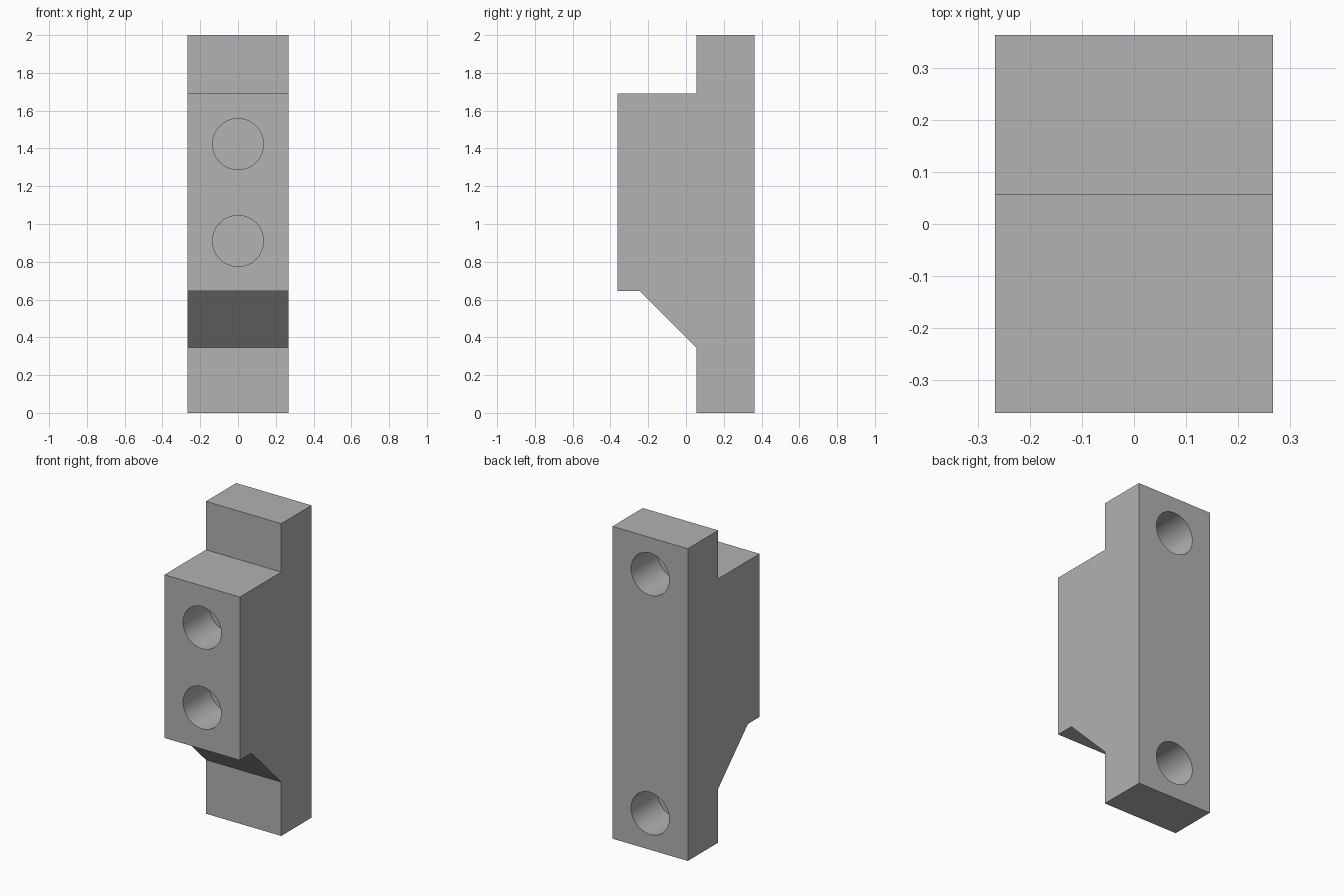
import bpy
import bmesh
import math

default = bpy.data.objects.get("Cube")
if default:
    bpy.data.objects.remove(default, do_unlink=True)

# Single plain grey
grey = bpy.data.materials.new("plain_grey")
grey.use_nodes = True
colour = (0.445, 0.445, 0.445, 1.0)
grey.diffuse_color = colour
grey.node_tree.nodes["Principled BSDF"].inputs["Base Color"].default_value = colour

HALF_WIDTH = 0.267
FRONT, STEP, BACK = -0.363, 0.056, 0.363
RADIUS, DEPTH = 0.135, 0.267

# Side outline (y, z): back plate with a raised, undercut front block
outline = [
    (BACK, 0), (BACK, 2), (STEP, 2), (STEP, 1.69), (FRONT, 1.69),
    (FRONT, 0.645), (-0.245, 0.645), (STEP, 0.345), (STEP, 0),
]

bm = bmesh.new()
side = bm.faces.new([bm.verts.new((-HALF_WIDTH, y, z)) for y, z in outline])
extruded = bmesh.ops.extrude_face_region(bm, geom=[side])["geom"]
bmesh.ops.translate(bm, vec=(2 * HALF_WIDTH, 0, 0),
                    verts=[g for g in extruded if isinstance(g, bmesh.types.BMVert)])
bmesh.ops.recalc_face_normals(bm, faces=bm.faces)
mesh = bpy.data.meshes.new("mounting_block")
bm.to_mesh(mesh)
bm.free()
mesh.materials.append(grey)
block = bpy.data.objects.new("mounting_block", mesh)
bpy.context.collection.objects.link(block)


def drill(face_y, z):
    """Cut a flat-bottomed round hole centred on a front or back face."""
    bpy.ops.mesh.primitive_cylinder_add(
        vertices=64, radius=RADIUS, depth=2 * DEPTH,
        location=(0, face_y, z), rotation=(math.pi / 2, 0, 0))
    cutter = bpy.context.object
    cutter.name = "hole_cutter"
    cutter.hide_render = True
    cutter.data.materials.append(grey)
    cut = block.modifiers.new("hole", "BOOLEAN")
    cut.operation = "DIFFERENCE"
    cut.solver = "EXACT"
    cut.object = cutter
    bpy.ops.object.select_all(action="DESELECT")
    block.select_set(True)
    bpy.context.view_layer.objects.active = block
    bpy.ops.object.modifier_apply(modifier=cut.name)
    bpy.data.objects.remove(cutter, do_unlink=True)


# Two holes in the front block, two near the ends of the back plate
for face_y, heights in ((FRONT, (0.91, 1.423)), (BACK, (0.233, 1.765))):
    for z in heights:
        drill(face_y, z)

bpy.ops.object.shade_smooth_by_angle(angle=math.radians(30))
